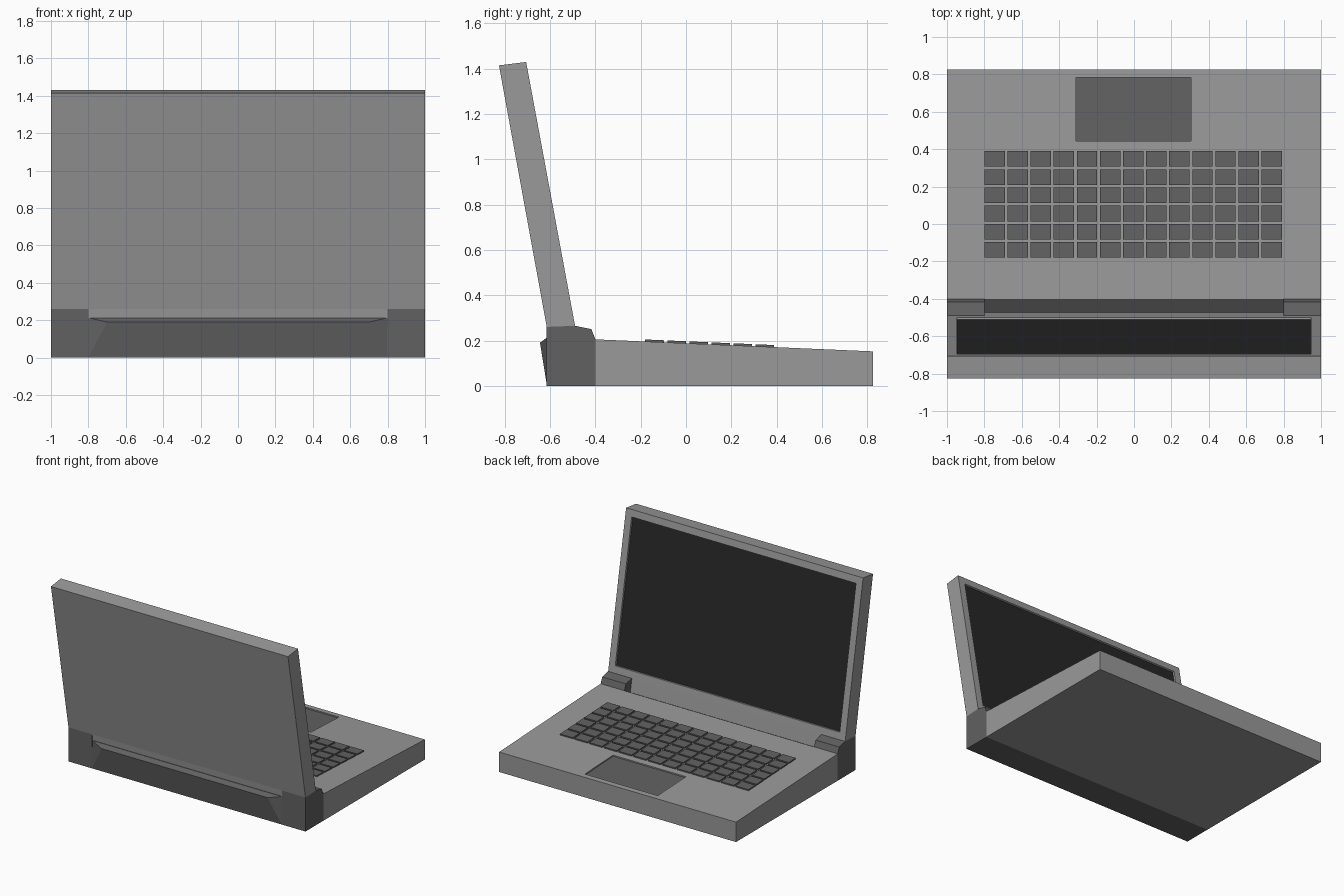
import bpy, bmesh
from mathutils import Vector

if "Cube" in bpy.data.objects:
    bpy.data.objects.remove(bpy.data.objects["Cube"])


def material(name, value):
    m = bpy.data.materials.new(name)
    m.diffuse_color = (value, value, value, 1)
    m.use_nodes = True
    m.node_tree.nodes["Principled BSDF"].inputs["Base Color"].default_value = m.diffuse_color
    return m


BODY = material("body_grey", 0.32)
DARK = material("key_grey", 0.12)
BLACK = material("screen_black", 0.02)


def finish(name, bm, mat=BODY):
    bmesh.ops.recalc_face_normals(bm, faces=bm.faces[:])
    me = bpy.data.meshes.new(name)
    bm.to_mesh(me)
    bm.free()
    ob = bpy.data.objects.new(name, me)
    bpy.context.collection.objects.link(ob)
    me.materials.append(mat)
    return ob


def extrude(bm, face, vec):
    new = bmesh.ops.extrude_face_region(bm, geom=[face])["geom"]
    bmesh.ops.translate(bm, vec=vec, verts=[v for v in new if isinstance(v, bmesh.types.BMVert)])


def add_prism(bm, profile, x0, x1):
    """Extrude a (y, z) profile along x."""
    face = bm.faces.new([bm.verts.new((x0, y, z)) for y, z in profile])
    extrude(bm, face, (x1 - x0, 0, 0))


def prism(name, profile, x0, x1, mat=BODY):
    bm = bmesh.new()
    add_prism(bm, profile, x0, x1)
    return finish(name, bm, mat)


def deck(y):
    """Height of the sloping top deck."""
    return 0.205 - (y + 0.4) * 0.053 / 1.225


def slab(y0, y1, lo, hi):
    """Profile of a slab lying parallel to the deck."""
    return [(y0, deck(y0) + lo), (y1, deck(y1) + lo),
            (y1, deck(y1) + hi), (y0, deck(y0) + hi)]


# Base with a sunken touchpad
base = prism("base_shell", [(-0.4, 0), (0.825, 0), (0.825, deck(0.825)), (-0.4, deck(-0.4))], -1, 1)
cutter = prism("touchpad_cutter", slab(0.443, 0.783, -0.012, 0.05), -0.31, 0.305)
cutter.hide_render = True
mod = base.modifiers.new("touchpad_recess", "BOOLEAN")
mod.operation = "DIFFERENCE"
mod.solver = "EXACT"
mod.object = cutter
bpy.context.view_layer.objects.active = base
bpy.ops.object.modifier_apply(modifier=mod.name)
bpy.data.objects.remove(cutter)
prism("touchpad", slab(0.443, 0.783, -0.02, -0.009), -0.31, 0.305, DARK)

# Keyboard: 13 columns by 6 rows
keys = bmesh.new()
cols, rows, px, py = 13, 6, 0.1235, 0.0973
for c in range(cols):
    for r in range(rows):
        x0, y0 = -0.8 + c * px, -0.18 + r * py
        add_prism(keys, slab(y0, y0 + 0.083, -0.01, 0.009), x0, x0 + 0.109)
finish("keyboard_keys", keys, DARK)

# Rear section: hinge blocks at the corners, sunken channel between them
block = [(-0.615, 0), (-0.4, 0), (-0.4, 0.205), (-0.418, 0.25), (-0.49, 0.265), (-0.615, 0.26)]
prism("hinge_block_left", block, -1, -0.8, DARK)
prism("hinge_block_right", block, 0.8, 1, DARK)
prism("hinge_channel", [(-0.615, 0), (-0.4, 0), (-0.4, 0.205), (-0.47, 0.165), (-0.615, 0.165)],
      -0.8, 0.8, DARK)

# Tapered ridge along the back
ridge = bmesh.new()
for s in (-1, 1):
    for x, y, z in [(0.8, -0.614, 0), (0.8, -0.614, 0.213), (0.7, -0.645, 0.19), (0.7, -0.6, 0.213)]:
        ridge.verts.new((s * x, y, z))
bmesh.ops.convex_hull(ridge, input=ridge.verts[:])
finish("rear_ridge", ridge, DARK)

# Leaning lid with the screen set into its front face
lid = bmesh.new()
add_prism(lid, [(-0.615, 0.26), (-0.49, 0.265), (-0.706, 1.43), (-0.826, 1.415)], -1, 1)
bmesh.ops.recalc_face_normals(lid, faces=lid.faces[:])
front = max(lid.faces, key=lambda f: f.normal.y)
bmesh.ops.inset_region(lid, faces=[front], thickness=0.053, use_even_offset=True)
bmesh.ops.inset_region(lid, faces=[front], thickness=0.003, depth=-0.012, use_even_offset=True)
corners = [v.co + Vector((0, 0.001, 0)) for v in front.verts]
finish("lid", lid)
screen = bmesh.new()
face = screen.faces.new([screen.verts.new(c) for c in corners])
extrude(screen, face, (0, -0.01, 0))
finish("screen", screen, BLACK)

# Lower lip of the lid that drops into the channel
prism("lid_hinge_bar", [(-0.606, 0.165), (-0.472, 0.165), (-0.49, 0.265), (-0.615, 0.26)], -0.8, 0.8)
